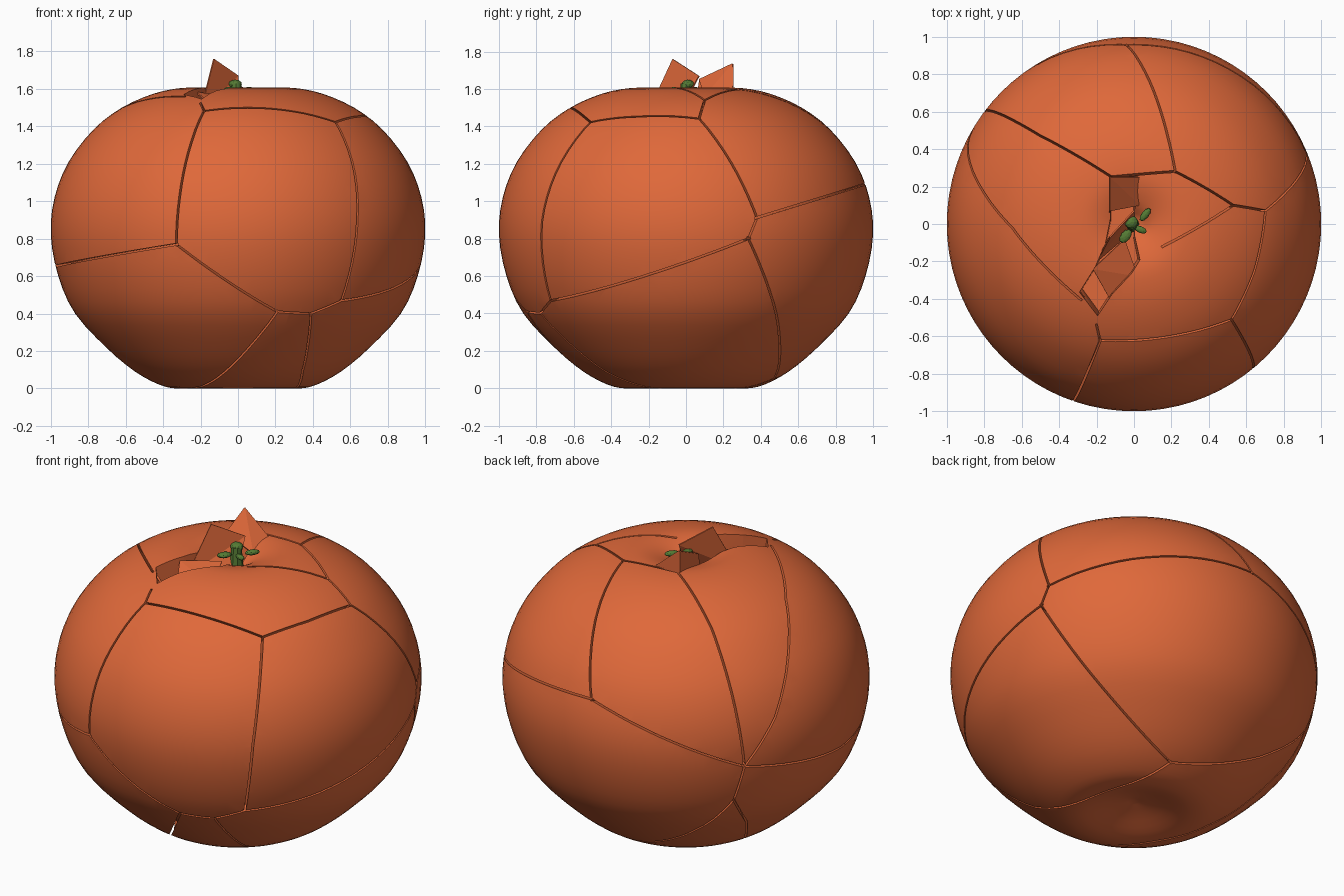
import bpy, bmesh, math
from mathutils import Vector

if "Cube" in bpy.data.objects:
    bpy.data.objects.remove(bpy.data.objects["Cube"])


def material(name, rgb):
    m = bpy.data.materials.new(name)
    m.diffuse_color = (*rgb, 1)
    m.use_nodes = True
    m.node_tree.nodes["Principled BSDF"].inputs["Base Color"].default_value = m.diffuse_color
    return m


SKIN = material("orange red skin", (0.74, 0.14, 0.042))
GREEN = material("stem green", (0.09, 0.20, 0.035))


def mesh_object(name, verts, faces, mat):
    me = bpy.data.meshes.new(name)
    bm = bmesh.new()
    vs = [bm.verts.new(v) for v in verts]
    for f in faces:
        bm.faces.new([vs[i] for i in f])
    bmesh.ops.recalc_face_normals(bm, faces=bm.faces[:])
    bm.to_mesh(me)
    bm.free()
    me.materials.append(mat)
    ob = bpy.data.objects.new(name, me)
    bpy.context.collection.objects.link(ob)
    return ob


def activate(ob):
    bpy.ops.object.select_all(action='DESELECT')
    ob.select_set(True)
    bpy.context.view_layer.objects.active = ob


def subtract(ob, cutter):
    activate(ob)
    backup = ob.data.copy()
    mod = ob.modifiers.new("cut", 'BOOLEAN')
    mod.operation = 'DIFFERENCE'
    mod.solver = 'EXACT'
    mod.object = cutter
    bpy.ops.object.modifier_apply(modifier=mod.name)
    if len(ob.data.polygons) < 0.8 * len(backup.polygons):
        ob.data = backup
    bpy.data.objects.remove(cutter)


# Body: smooth lathe with dimples at both ends
profile = [(0, .07), (.12, .045), (.25, .008), (.33, 0), (.42, .02), (.55, .09), (.7, .215),
           (.87, .4), (.96, .6), (1.0, .82), (.98, 1.02), (.905, 1.21), (.77, 1.385),
           (.62, 1.5), (.45, 1.575), (.3, 1.605), (.2, 1.6), (.1, 1.565), (.04, 1.52), (0, 1.51)]
pts = [Vector(p) for p in profile]
curve = []
for i in range(len(pts) - 1):
    a, b = pts[max(i - 1, 0)], pts[i]
    c, d = pts[i + 1], pts[min(i + 2, len(pts) - 1)]
    for t in (0, .33, .67):
        curve.append(.5 * (2 * b + (c - a) * t + (2 * a - 5 * b + 4 * c - d) * t * t
                           + (3 * b - a - 3 * c + d) * t ** 3))
curve = curve[1:]
SEG, rows = 80, len(curve)
verts = [(p.x * math.cos(math.tau * k / SEG), p.x * math.sin(math.tau * k / SEG), p.y)
         for p in curve for k in range(SEG)]
faces = [(r * SEG + k, r * SEG + (k + 1) % SEG, (r + 1) * SEG + (k + 1) % SEG, (r + 1) * SEG + k)
         for r in range(rows - 1) for k in range(SEG)]
verts += [(0, 0, .07), (0, 0, 1.51)]
for k in range(SEG):
    faces.append((rows * SEG, (k + 1) % SEG, k))
    faces.append((rows * SEG + 1, (rows - 1) * SEG + k, (rows - 1) * SEG + (k + 1) % SEG))
body = mesh_object("cracked_body", verts, faces, SKIN)

# Crater: broken opening at the top
outline = [(.03, .25), (-.13, .25), (-.13, .05), (-.16, -.1), (-.22, -.24), (-.32, -.4),
           (-.21, -.55), (-.12, -.41), (0, -.28), (.05, -.2), (.02, -.05), (.02, .1)]
n = len(outline)
ring = [(x, y, 1.9) for x, y in outline]
ring += [(-.1 + (x + .1) * .8, -.13 + (y + .13) * .8, 1.4) for x, y in outline]
crater = mesh_object("crater_cutter", ring,
                     [tuple(range(n)), tuple(range(2 * n - 1, n - 1, -1))]
                     + [(i, (i + 1) % n, n + (i + 1) % n, n + i) for i in range(n)], SKIN)
subtract(body, crater)

# Cracks: thin blades between points on the skin
P = dict(A=(-.18, -.62, 1.48), B=(.51, -.5, 1.41), C=(.63, -.76, .9), D=(.55, -.72, .47),
         E=(.39, -.78, .4), F=(.21, -.85, .41), G=(-.33, -.94, .77), H=(-.99, -.1, .65),
         I=(.36, -.45, .06), J=(-.2, -.33, .01), K=(-.2, -.53, 1.52), L=(-.45, .1, .03),
         M=(.7, .07, 1.44), N=(.53, .1, 1.54), O=(-.88, .42, 1.0), P=(.22, .28, 1.595),
         Q=(.15, -.12, 1.59), R=(-.04, .95, 1.09), S=(-.12, .25, 1.6), T=(-.28, -.4, 1.55),
         U=(.9, .37, .91), V=(-.65, -.02, 1.48), W=(.93, .33, .8), X=(.135, .47, .05),
         Y=(-.72, .58, .53), Z=(-.79, .58, .75), a=(-.4, .6, .22), b=(-.7, .42, .32),
         c=(-.5, .47, 1.45), d=(.64, -.25, 1.45))
CENTRE = Vector((0, 0, .8))
paths = ("AB AG AK GH HZ GF FE ED DC CB Bd dM MN NP NQ PS PR Sc cZ TV VO OZ MU UR RZ UW "
         "DW WX XI IE FJ JL Lb bY YZ Ya aX").split()


def blade(p, q, width=.011, steps=6):
    p, q = Vector(p) - CENTRE, Vector(q) - CENTRE
    side = p.cross(q).normalized() * width / 2
    vs, fs = [], []
    for i in range(steps + 1):
        t = -.01 + 1.02 * i / steps
        v = p.normalized().slerp(q.normalized(), t) * (p.length * (1 - t) + q.length * t)
        vs += [CENTRE + v * .9 - side, CENTRE + v * .9 + side,
               CENTRE + v * 1.13 + side, CENTRE + v * 1.13 - side]
    for i in range(steps):
        for k in range(4):
            fs.append((4 * i + k, 4 * i + (k + 1) % 4, 4 * i + 4 + (k + 1) % 4, 4 * i + 4 + k))
    e = 4 * steps
    fs += [(0, 1, 2, 3), (e + 3, e + 2, e + 1, e)]
    return mesh_object("crack_cutter", vs, fs, SKIN)


for e in paths:
    subtract(body, blade(P[e[0]], P[e[1]]))
activate(body)
bpy.ops.object.shade_smooth_by_angle(angle=math.radians(30))

# Shards: raised broken plates beside the stem
shards = {
    "front_shard": [(-.2, -.2, 1.48), (-.13, -.07, 1.76), (0, .07, 1.67), (.01, -.02, 1.5)],
    "back_shard": [(-.13, .25, 1.735), (.03, .25, 1.6), (.03, .1, 1.56), (-.13, .07, 1.65)],
    "back_shard_wall": [(-.13, .25, 1.735), (.03, .25, 1.6), (.03, .25, 1.5), (-.13, .25, 1.5)],
    "side_shard_wall": [(-.13, .25, 1.735), (-.13, .07, 1.65), (-.13, .05, 1.5), (-.13, .25, 1.5)],
    "crater_slope": [(-.22, -.24, 1.58), (-.13, -.4, 1.5), (.02, -.28, 1.5), (-.05, -.08, 1.56)],
}
for name, quad in shards.items():
    ob = mesh_object(name, quad, [(0, 1, 2), (0, 2, 3)], SKIN)
    mod = ob.modifiers.new("thickness", 'SOLIDIFY')
    mod.thickness = .008
    mod.offset = 0

# Stem: short tapered stalk, knob and leaves
bpy.ops.mesh.primitive_cone_add(vertices=8, radius1=.045, radius2=.028, depth=.2,
                                location=(-.01, 0, 1.53))
bpy.context.object.name = "stem"
bpy.context.object.data.materials.append(GREEN)
lumps = [("stem_knob", (-.015, .01, 1.625), (.037, .035, .025), 0),
         ("leaf_right", (.06, .05, 1.595), (.042, .02, .016), .9),
         ("leaf_front", (-.045, -.065, 1.595), (.042, .026, .016), .9),
         ("leaf_small", (.035, -.03, 1.59), (.035, .018, .014), -.4)]
for name, loc, scale, turn in lumps:
    bpy.ops.mesh.primitive_ico_sphere_add(subdivisions=2, radius=1, location=loc,
                                          rotation=(0, 0, turn))
    ob = bpy.context.object
    ob.name = name
    ob.scale = scale
    ob.data.materials.append(GREEN)
